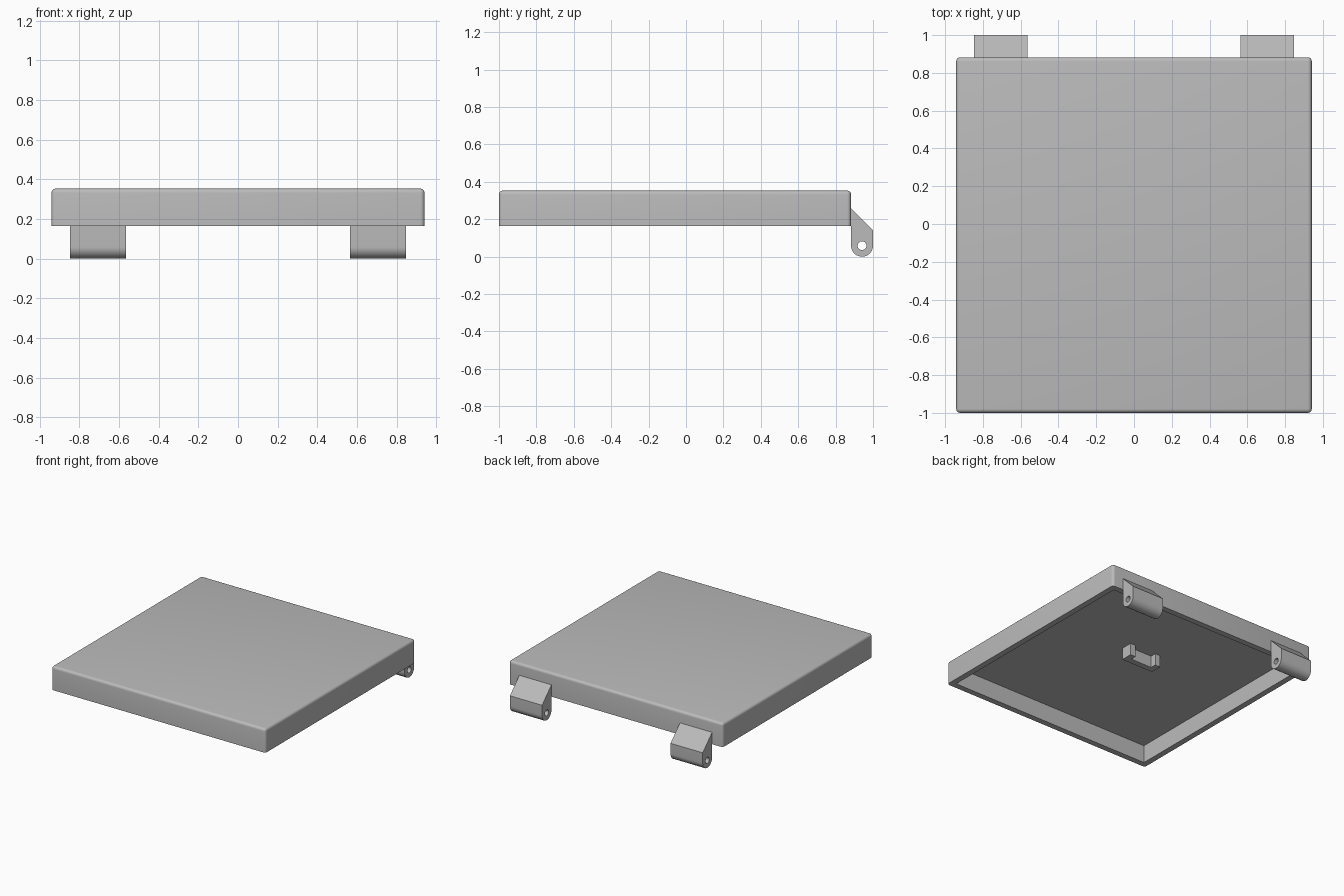
import bpy, bmesh
from math import pi, sin, cos, radians
from mathutils import Matrix, Vector

cube = bpy.data.objects.get("Cube")
if cube:
    bpy.data.objects.remove(cube, do_unlink=True)

U = 2 / 42.5              # design module: the depth is 42.5 modules
LID_Y = -1.25 * U         # centre of the lid in y
LID_BOTTOM, LID_TOP = 3.5 * U, 7.5 * U
CEILING = LID_TOP - U

grey = bpy.data.materials.new("plain grey")
grey.use_nodes = True
colour = (0.5, 0.5, 0.5, 1)
grey.diffuse_color = colour
grey.node_tree.nodes["Principled BSDF"].inputs["Base Color"].default_value = colour


def finish(ob):
    """Give the part its colour and smooth its rounded faces."""
    ob.data.materials.clear()
    ob.data.materials.append(grey)
    bpy.ops.object.select_all(action='DESELECT')
    ob.select_set(True)
    bpy.context.view_layer.objects.active = ob
    bpy.ops.object.shade_smooth_by_angle(angle=radians(35))


def add_mesh(name, bm):
    bmesh.ops.recalc_face_normals(bm, faces=bm.faces)
    mesh = bpy.data.meshes.new(name)
    bm.to_mesh(mesh)
    bm.free()
    ob = bpy.data.objects.new(name, mesh)
    bpy.context.collection.objects.link(ob)
    finish(ob)


def add_plate(name, outlines, thickness, matrix):
    """Extrude flat outlines (inner ones become holes) both ways from their plane."""
    curve = bpy.data.curves.new(name, 'CURVE')
    curve.dimensions = '2D'
    curve.fill_mode = 'BOTH'
    curve.extrude = thickness / 2
    for points in outlines:
        spline = curve.splines.new('POLY')
        spline.points.add(len(points) - 1)
        for p, (x, y) in zip(spline.points, points):
            p.co = (x * U, y * U, 0, 1)
        spline.use_cyclic_u = True
    temp = bpy.data.objects.new(name + "_outline", curve)
    bpy.context.collection.objects.link(temp)
    bpy.context.view_layer.update()
    evaluated = temp.evaluated_get(bpy.context.evaluated_depsgraph_get())
    bm = bmesh.new()
    bm.from_mesh(evaluated.to_mesh())
    evaluated.to_mesh_clear()
    bpy.data.objects.remove(temp, do_unlink=True)
    bmesh.ops.remove_doubles(bm, verts=bm.verts, dist=1e-5)
    bm.transform(matrix)
    add_mesh(name, bm)


def arc(cx, cy, r, start, end, steps):
    angles = [start + (end - start) * i / steps for i in range(steps + 1)]
    return [(cx + r * cos(a), cy + r * sin(a)) for a in angles]


# Lid: a box hollowed from below, with rounded upper and corner edges
bm = bmesh.new()
size = Matrix.Diagonal((40 * U, 40 * U, LID_TOP - LID_BOTTOM, 1))
centre = Matrix.Translation((0, LID_Y, (LID_BOTTOM + LID_TOP) / 2))
bmesh.ops.create_cube(bm, size=1, matrix=centre @ size)
bm.normal_update()
rounded = [e for e in bm.edges if max(v.co.z for v in e.verts) > CEILING]
bottom = min(bm.faces, key=lambda f: f.calc_center_median().z)
bmesh.ops.inset_region(bm, faces=[bottom], thickness=U, use_even_offset=True)
hollow = bmesh.ops.extrude_discrete_faces(bm, faces=[bottom])["faces"][0]
bmesh.ops.translate(bm, verts=hollow.verts, vec=Vector((0, 0, CEILING - LID_BOTTOM)))
bmesh.ops.bevel(bm, geom=rounded, offset=0.45 * U, segments=5, profile=0.5,
                affect='EDGES')
add_mesh("lid", bm)

# Hinge lugs: side profile with a rounded foot and a pin hole
R = 1.25
lug = [(-R, 5.5)] + arc(0, R, R, pi, 2 * pi, 20) + [(R, 3)]
pin_hole = arc(0, R, 0.5, 0, 2 * pi * 23 / 24, 23)
for name, side in (("left_hinge_lug", 1), ("right_hinge_lug", -1)):
    place = Matrix(((0, 0, 1, side * 15 * U),
                    (1, 0, 0, 1 - R * U),
                    (0, 1, 0, 0),
                    (0, 0, 0, 1)))
    add_plate(name, [lug, pin_hole], 6 * U, place)

# Catch: a small U-shaped block under the lid, open towards the hinges
catch = [(-3, -1), (3, -1), (3, 1), (2, 1), (2, 0), (-2, 0), (-2, 1), (-3, 1)]
add_plate("catch", [catch], 2 * U,
          Matrix.Translation((0, LID_Y + 3 * U, CEILING - U)))
